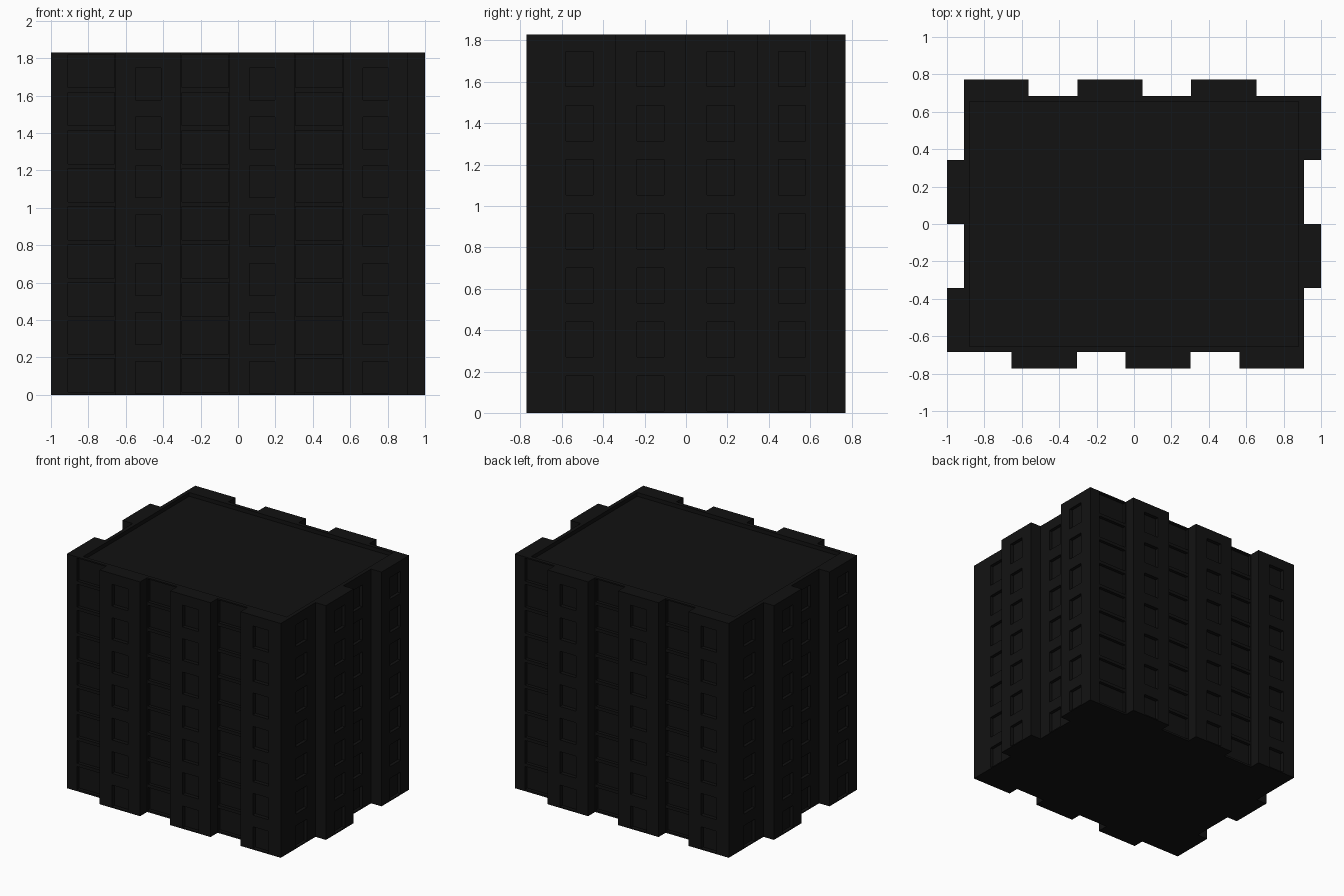
import bpy, bmesh
from mathutils import Matrix, Vector

if "Cube" in bpy.data.objects:
    bpy.data.objects.remove(bpy.data.objects["Cube"])

H = 1.83
# Half of the stepped footprint; the other half is its 180 degree rotation
half = [(-1, -.685), (-.655, -.685), (-.655, -.772), (-.305, -.772),
        (-.305, -.685), (-.045, -.685), (-.045, -.772), (.303, -.772),
        (.303, -.685), (.563, -.685), (.563, -.772), (.91, -.772),
        (.91, -.343), (1, -.343), (1, 0), (.91, 0), (.91, .343), (1, .343)]
outline = half + [(-x, -y) for x, y in half]


def finish(bm, name):
    bmesh.ops.recalc_face_normals(bm, faces=bm.faces)
    me = bpy.data.meshes.new(name)
    bm.to_mesh(me)
    bm.free()
    ob = bpy.data.objects.new(name, me)
    bpy.context.collection.objects.link(ob)
    return ob


# Block walls, extruded from the footprint
bm = bmesh.new()
base = bm.faces.new([bm.verts.new((x, y, 0)) for x, y in outline])
ext = bmesh.ops.extrude_face_region(bm, geom=[base], use_keep_orig=True)
tops = [v for v in ext['geom'] if isinstance(v, bmesh.types.BMVert)]
bmesh.ops.translate(bm, verts=tops, vec=(0, 0, H))
block = finish(bm, "apartment_block")

bm = bmesh.new()


def box(lo, hi):
    lo, hi = Vector(lo), Vector(hi)
    m = Matrix.Translation((lo + hi) / 2) @ Matrix.Diagonal((*(hi - lo), 1))
    bmesh.ops.create_cube(bm, size=1, matrix=m)


def both_sides(lo, hi):
    box(lo, hi)
    box((-hi[0], -hi[1], lo[2]), (-lo[0], -lo[1], hi[2]))


# Wide shallow loggias, nine floors, in the set-back strips
pitch = H / 9
for x0, x1 in [(-.91, -.66), (-.3, -.05), (.308, .558)]:
    for k in range(9):
        both_sides((x0, -.72, k * pitch + .015),
                   (x1, -.66, (k + 1) * pitch - .01))

# Narrow windows, seven floors
pitch = H / 7
for k in range(7):
    z0 = k * pitch + .008
    z1 = z0 + .17
    for xc in (-.48, .13, .737):
        both_sides((xc - .068, -.8, z0), (xc + .068, -.742, z1))
    for yc, face in [(-.515, .91), (-.172, 1), (.168, .91), (.512, 1)]:
        both_sides((face - .025, yc - .066, z0), (face + .03, yc + .066, z1))

# Sunken roof behind a parapet
box((-.88, -.655, H - .03), (.88, .655, H + .1))
cutter = finish(bm, "opening_cutter")
cutter.hide_render = True

mod = block.modifiers.new("openings", 'BOOLEAN')
mod.operation = 'DIFFERENCE'
mod.solver = 'EXACT'
mod.object = cutter
bpy.context.view_layer.objects.active = block
block.select_set(True)
bpy.ops.object.modifier_apply(modifier=mod.name)
bpy.data.objects.remove(cutter)

mat = bpy.data.materials.new("dark_facade")
mat.diffuse_color = (.006, .006, .006, 1)
mat.use_nodes = True
mat.node_tree.nodes["Principled BSDF"].inputs["Base Color"].default_value = mat.diffuse_color
block.data.materials.clear()
block.data.materials.append(mat)
